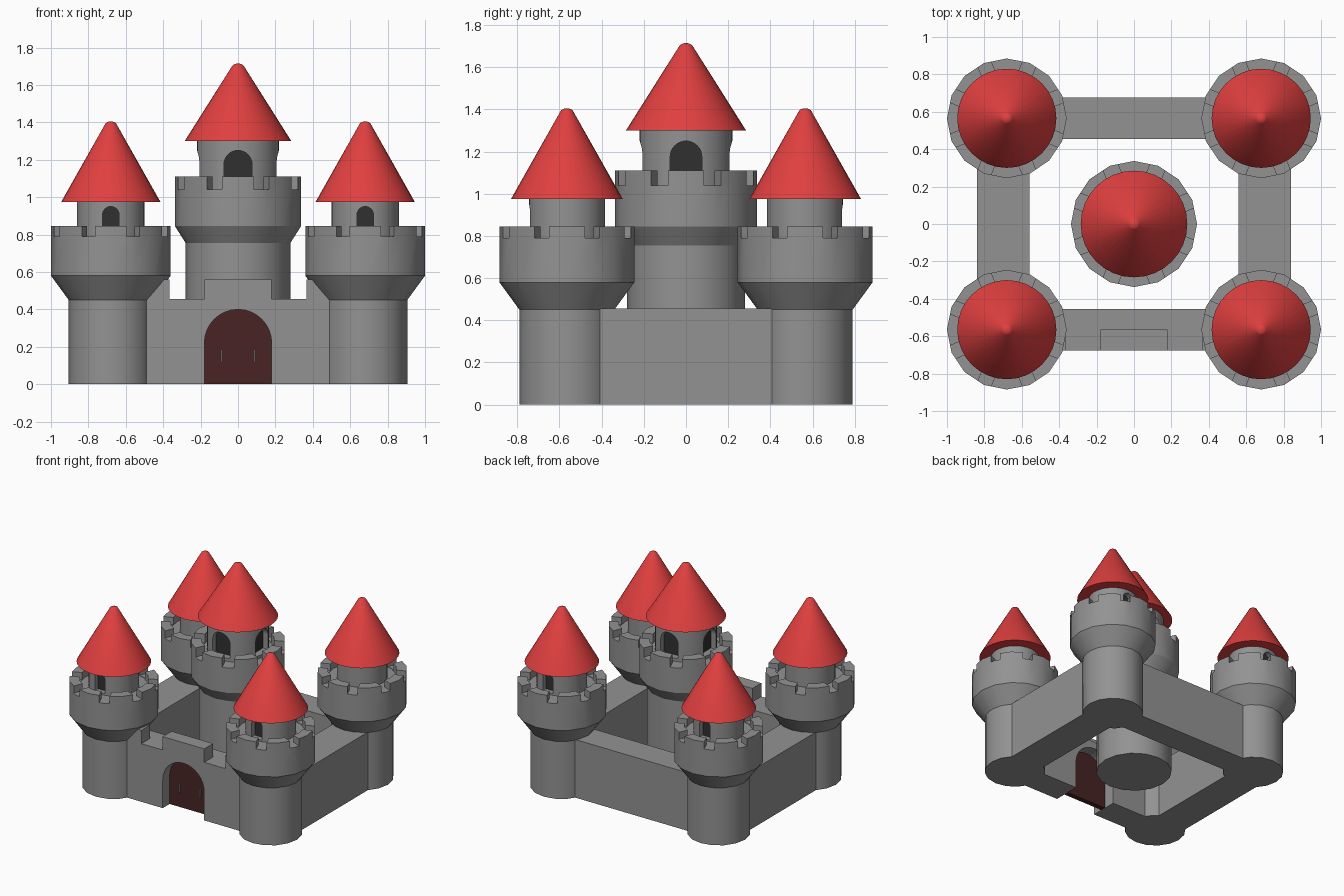
import bpy, bmesh, math
from mathutils import Matrix, Vector

if "Cube" in bpy.data.objects:
    bpy.data.objects.remove(bpy.data.objects["Cube"])


def material(name, rgb):
    m = bpy.data.materials.new(name)
    m.use_nodes = True
    m.diffuse_color = (*rgb, 1)
    m.node_tree.nodes["Principled BSDF"].inputs["Base Color"].default_value = (*rgb, 1)
    return m


STONE = material("stone_grey", (0.29, 0.29, 0.29))
ROOF = material("roof_red", (0.75, 0.05, 0.05))
DARK = material("window_dark", (0.03, 0.03, 0.03))
WOOD = material("door_brown", (0.065, 0.017, 0.017))


def finish(bm, name, mat, loc=(0, 0, 0), turn=0):
    bmesh.ops.recalc_face_normals(bm, faces=bm.faces[:])
    mesh = bpy.data.meshes.new(name)
    bm.to_mesh(mesh)
    bm.free()
    mesh.materials.append(mat)
    ob = bpy.data.objects.new(name, mesh)
    bpy.context.collection.objects.link(ob)
    ob.matrix_world = Matrix.Translation(loc) @ Matrix.Rotation(turn, 4, "Z")
    return ob


def activate(ob):
    bpy.context.view_layer.update()
    bpy.ops.object.select_all(action="DESELECT")
    ob.select_set(True)
    bpy.context.view_layer.objects.active = ob


def smooth(ob):
    activate(ob)
    bpy.ops.object.shade_smooth_by_angle(angle=math.radians(28))


def box(name, mat, low, high, loc=(0, 0, 0), turn=0):
    bm = bmesh.new()
    bmesh.ops.create_cube(bm, size=1)
    for v in bm.verts:
        v.co = [(a + b) / 2 + c * (b - a) for a, b, c in zip(low, high, v.co)]
    return finish(bm, name, mat, loc, turn)


def lathe(name, mat, profile, sides, loc):
    bm = bmesh.new()
    verts = [bm.verts.new((r, 0, z)) for r, z in profile]
    edges = [bm.edges.new(p) for p in zip(verts, verts[1:])]
    bmesh.ops.spin(bm, geom=verts + edges, cent=(0, 0, 0), axis=(0, 0, 1),
                   angle=math.tau, steps=sides, use_duplicate=False)
    bmesh.ops.remove_doubles(bm, verts=bm.verts[:], dist=0.0005)
    return finish(bm, name, mat, loc)


def arch(name, mat, half, bottom, top, y0, y1, loc=(0, 0, 0), turn=0):
    """Round-topped slab running from y0 to y1."""
    bm = bmesh.new()
    pts = [(-half, bottom), (half, bottom)]
    for i in range(17):
        a = math.pi * i / 16
        pts.append((half * math.cos(a), top - half + half * math.sin(a)))
    face = bm.faces.new([bm.verts.new((x, y0, z)) for x, z in pts])
    new = bmesh.ops.extrude_face_region(bm, geom=[face])["geom"]
    bmesh.ops.translate(bm, vec=Vector((0, y1 - y0, 0)),
                        verts=[g for g in new if isinstance(g, bmesh.types.BMVert)])
    return finish(bm, name, mat, loc, turn)


def cut(ob, cutter):
    activate(ob)
    mod = ob.modifiers.new("cut", "BOOLEAN")
    mod.operation, mod.solver, mod.object = "DIFFERENCE", "EXACT", cutter
    bpy.ops.object.modifier_apply(modifier=mod.name)
    bpy.data.objects.remove(cutter)


def tower(name, loc, base, rim, flare, top, notch, gap, drum, win, roof, turns):
    # Shaft, flare and parapet with eight notches
    flare_low, flare_high = flare
    inner = rim * 0.77
    floor = notch - 0.004
    body = lathe(name + "_body", STONE,
                 [(0, 0), (base, 0), (base, flare_low), (rim, flare_high), (rim, top),
                  (inner, top), (inner, floor), (0, floor)], 16, loc)
    for i in range(4):
        cut(body, box("notch", STONE, (-gap / 2, -1, notch), (gap / 2, 1, top + 0.1),
                      loc, math.radians(22.5 + 45 * i)))
    smooth(body)
    # Upper room with arched windows
    half, win_low, win_top = win
    eave, tip, spread = roof
    room = lathe(name + "_room", STONE,
                 [(0, floor - 0.02), (drum, floor - 0.02), (drum, eave + 0.01), (0, eave + 0.01)], 32, loc)
    for i, t in enumerate(turns):
        back = -drum * 0.72
        cut(room, arch("opening", STONE, half, win_low, win_top, -drum - 0.1, back, loc, t))
        arch(f"{name}_window_{i}", DARK, half, win_low, win_top, back - 0.006, back, loc, t)
    smooth(room)
    # Cone roof with a rounded tip
    r = 0.045
    slope = math.atan2(tip - eave, spread)
    cap = [(r * math.sin(a), tip - r + r * math.cos(a))
           for a in [(math.pi / 2 - slope) * k / 4 * 1.2 for k in range(4, 0, -1)]]
    smooth(lathe(name + "_roof", ROOF,
                 [(0, eave), (spread, eave)] + cap + [(0, tip)], 32, loc))


# Corner towers: each window faces out along y
X, Y = 0.68, 0.565
for sx, xn in ((1, "left"), (-1, "right")):
    for sy, yn in ((-1, "front"), (1, "back")):
        tower(f"{yn}_{xn}_tower", (sx * X, sy * Y, 0), 0.225, 0.32, (0.45, 0.58), 0.845,
              0.79, 0.075, 0.18, (0.044, 0.80, 0.95), (0.975, 1.405, 0.265),
              [0 if sy < 0 else math.pi])

# Central keep with four windows
tower("keep", (0, 0, 0), 0.28, 0.337, (0.755, 0.845), 1.11, 1.04, 0.085, 0.22,
      (0.075, 1.06, 1.25), (1.30, 1.715, 0.285), [math.pi / 2 * i for i in range(4)])

# Curtain walls
WALL = 0.455
for s, n in ((1, "left"), (-1, "right")):
    xs = sorted((s * 0.56, s * 0.84))
    box(n + "_wall", STONE, (xs[0], -Y, 0), (xs[1], Y, WALL))
box("back_wall", STONE, (-X, 0.455, 0), (X, 0.675, WALL))
front = box("front_wall", STONE, (-X, -0.675, 0), (X, -0.455, WALL))
cut(front, arch("gate_opening", STONE, 0.18, -0.1, 0.40, -0.9, -0.3))
for n, a, b in (("middle", -0.18, 0.18), ("left", 0.365, 0.6), ("right", -0.6, -0.365)):
    box(n + "_battlement", STONE, (a, -0.675, WALL), (b, -0.565, 0.56))

# Gate door and handles
arch("gate_door", WOOD, 0.18, 0, 0.40, -0.59, -0.55)
for s, n in ((1, "left"), (-1, "right")):
    box(n + "_door_handle", STONE, (s * 0.09 - 0.004, -0.605, 0.12), (s * 0.09 + 0.004, -0.589, 0.185))
